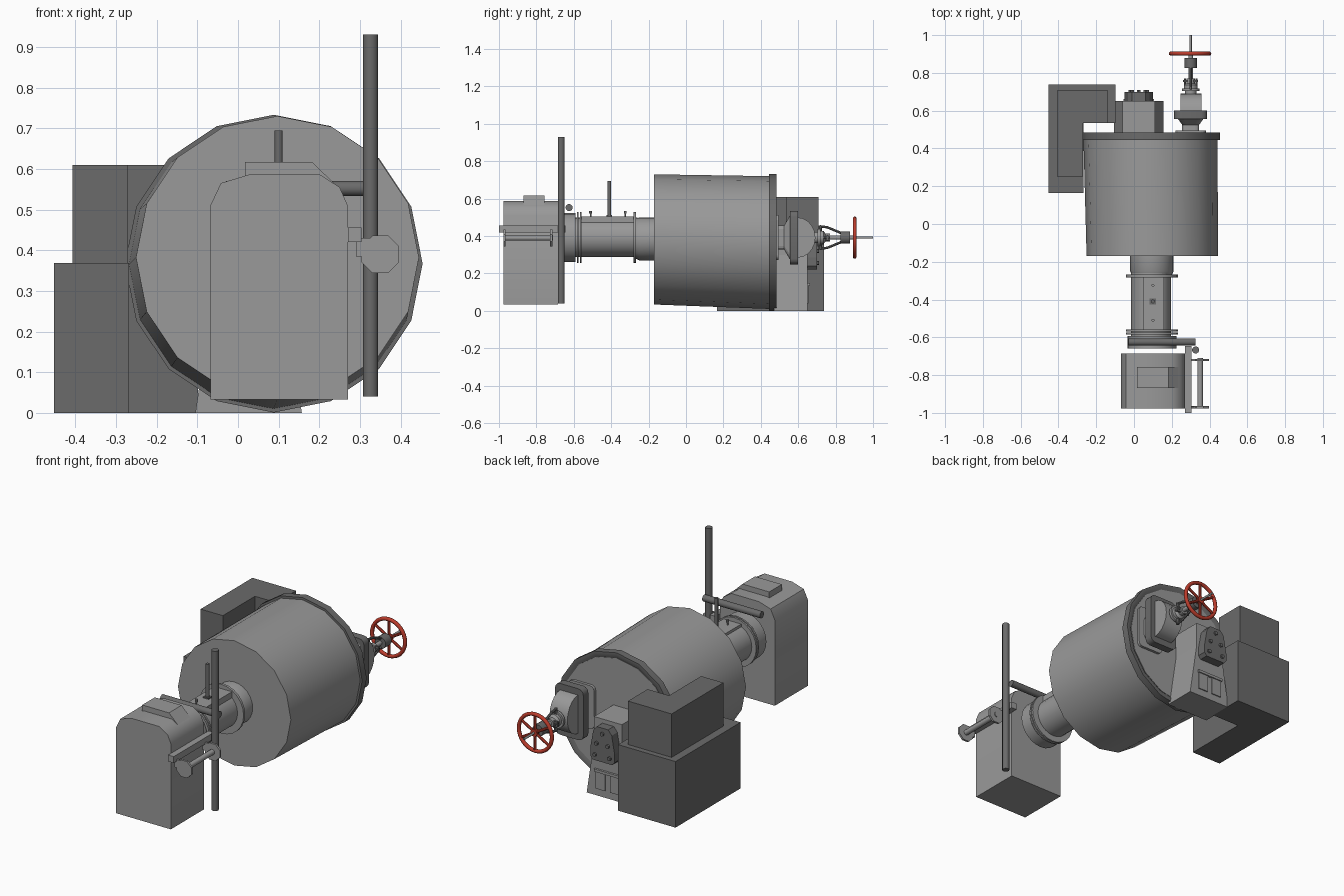
import bpy, bmesh, math
from mathutils import Vector

if "Cube" in bpy.data.objects:
    bpy.data.objects.remove(bpy.data.objects["Cube"])


def paint(name, r, g, b):
    m = bpy.data.materials.new(name)
    m.diffuse_color = (r, g, b, 1)
    m.use_nodes = True
    m.node_tree.nodes["Principled BSDF"].inputs["Base Color"].default_value = m.diffuse_color
    return m


red = paint("red_paint", .5, .045, .025)
grey = paint("mid_grey", .32, .32, .32)
dark = paint("dark_grey", .145, .145, .145)


def make(name, bm, mat, smooth):
    bmesh.ops.recalc_face_normals(bm, faces=bm.faces)
    me = bpy.data.meshes.new(name)
    bm.to_mesh(me)
    bm.free()
    ob = bpy.data.objects.new(name, me)
    bpy.context.collection.objects.link(ob)
    me.materials.append(mat)
    if smooth:
        bpy.ops.object.select_all(action='DESELECT')
        ob.select_set(True)
        bpy.context.view_layer.objects.active = ob
        bpy.ops.object.shade_smooth_by_angle(angle=math.radians(42))
    return ob


def loft(name, rings, mat=grey, smooth=False):
    """Skin equal-length point rings and cap both ends."""
    bm = bmesh.new()
    vs = [[bm.verts.new(p) for p in r] for r in rings]
    n = len(vs[0])
    for a, b in zip(vs, vs[1:]):
        for i in range(n):
            j = (i + 1) % n
            bm.faces.new((a[i], a[j], b[j], b[i]))
    bm.faces.new(vs[0])
    bm.faces.new(vs[-1])
    return make(name, bm, mat, smooth)


def lathe(name, prof, n=24, mat=grey):
    """Turned part along y; profile rows are (y, radius, centre x, centre z)."""
    return loft(name, [[(cx + r * math.sin(2 * math.pi * i / n), y,
                         cz + r * math.cos(2 * math.pi * i / n)) for i in range(n)]
                       for y, r, cx, cz in prof], mat, True)


def rod(name, p, q, r, n=12, mat=grey):
    p, q = Vector(p), Vector(q)
    rot = (q - p).to_track_quat('Z', 'Y')
    ring = [rot @ Vector((r * math.cos(2 * math.pi * (i + .5) / n),
                          r * math.sin(2 * math.pi * (i + .5) / n), 0)) for i in range(n)]
    return loft(name, [[p + v for v in ring], [q + v for v in ring]], mat, n > 8)


def prism_y(name, pts, y0, y1, mat=grey, smooth=False):
    return loft(name, [[(x, y, z) for x, z in pts] for y in (y0, y1)], mat, smooth)


def prism_z(name, pts, z0, z1, mat=grey):
    return loft(name, [[(x, y, z) for x, y in pts] for z in (z0, z1)], mat)


def box(name, x0, x1, y0, y1, z0, z1, mat=grey):
    return prism_z(name, [(x0, y0), (x1, y0), (x1, y1), (x0, y1)], z0, z1, mat)


def rounded(cx, cz, w, h, r):
    pts = []
    for k, (sx, sz) in enumerate(((1, 1), (-1, 1), (-1, -1), (1, -1))):
        for t in range(4):
            a = math.pi / 2 * (k + t / 3)
            pts.append((cx + sx * (w - r) + r * math.cos(a), cz + sz * (h - r) + r * math.sin(a)))
    return pts


# Main drum, slightly tilted, with a stepped rear flange
lathe("drum", [(-.17, .348, .097, .382), (.46, .355, .087, .365)], 16)
lathe("drum_rear_flange", [(.445, .366, .088, .367), (.485, .366, .088, .367),
                           (.485, .345, .088, .367), (.478, .335, .088, .367)], 16, dark)
lathe("drum_rear_cover", [(.47, .334, .088, .367), (.48, .334, .088, .367)], 16)

# Neck, tube and collars
C = (.095, .392)
lathe("drum_neck", [(-.16, .115, .095, .385), (-.25, .115, .095, .385), (-.27, .105, .095, .385)])
lathe("front_tube", [(-.26, .105, .09, .394), (-.60, .105, .09, .394)])
for i, (y0, y1, r) in enumerate(((-.268, -.282, .137), (-.558, -.568, .137),
                                 (-.574, -.584, .137), (-.592, -.658, .13))):
    lathe(f"collar_{i}", [(y0, r, *C), (y1, r, *C)])
box("tube_top_plate", .05, .16, -.56, -.28, .47, .505)
rod("tube_pin", (.10, -.41, .49), (.10, -.41, .695), .010, 12, dark)
box("pin_base", .083, .117, -.425, -.395, .50, .512, dark)
for y in (-.51, -.325):
    rod("tube_bolt", (.10, y, .50), (.10, y, .522), .004, 8)
    rod("tube_bolt_head", (.10, y, .52), (.10, y, .535), .008, 8)

# Front housing with chamfered top and lid
prism_y("front_housing", [(-.068, .033), (.27, .033), (.27, .51), (.25, .555), (.20, .587),
                          (.03, .587), (-.042, .565), (-.068, .51)], -.977, -.685, grey, True)
prism_y("housing_lid", [(.017, .57), (.017, .617), (.182, .617), (.236, .565)], -.868, -.757)

# Rods and handle on the right of the housing
rod("vertical_rod", (.326, -.667, .04), (.326, -.667, .93), .019, 12, dark)
rod("cross_rod", (-.03, -.625, .552), (.325, -.625, .552), .019, 12, dark)
box("side_bar", .27, .304, -1, -.645, .42, .456)
rod("handle_rod", (.35, -.97, .39), (.35, -.71, .39), .015)
for y in (-.97, -.72):
    rod("handle_end_disc", (.35, y - .006, .39), (.35, y + .006, .39), .05, 8)
    box("handle_bracket", .29, .35, y - .005, y + .005, .385, .43)

# L-shaped cabinets at the rear left
prism_z("lower_cabinet", [(-.452, .165), (-.268, .165), (-.268, .535), (-.098, .535),
                          (-.098, .738), (-.452, .738)], 0, .368, dark)
prism_z("upper_cabinet", [(-.407, .252), (-.27, .252), (-.27, .535), (-.138, .535),
                          (-.138, .708), (-.407, .708)], .368, .61, dark)

# Tapered rear pedestal with bolted bearing cap
prism_y("rear_pedestal", [(-.105, 0), (.157, 0), (.112, .30), (.112, .435),
                          (-.06, .435), (-.06, .30)], .47, .65)
prism_y("bearing_cap", [(-.05, .24), (-.035, .222), (.085, .222), (.10, .24), (.10, .285),
                        (.082, .385), (.06, .412), (-.01, .412), (-.032, .385), (-.05, .285)],
        .65, .70, dark)
for x, z in ((-.02, .255), (.07, .255), (-.01, .32), (.06, .32), (.025, .38)):
    rod("cap_bolt", (x, .70, z), (x, .71, z), .011, 6, dark)
box("pedestal_ledge", -.055, .105, .65, .662, .135, .15)
for x in (-.02, .07):
    box("pedestal_panel", x - .03, x + .03, .65, .656, .04, .135)

# Gate valve on the rear face
VX, VZ = .30, .392
prism_y("valve_mount_plate", rounded(VX, VZ, .08, .12, .025), .475, .495)
small, big = rounded(VX, VZ, .045, .065, .02), rounded(VX, VZ, .07, .125, .03)
loft("valve_funnel", [[(x, .49, z) for x, z in small], [(x, .525, z) for x, z in small],
                      [(x, .56, z) for x, z in big]])
prism_y("valve_flange", rounded(VX, VZ, .087, .143, .03), .556, .6, dark, True)
arc = [(.595 + .097 * math.cos(a), VZ + .108 * math.sin(a))
       for a in [math.pi * (i / 10 - .5) for i in range(11)]]
loft("valve_body", [[(x, y, z) for y, z in arc] for x in (.247, .357)], grey, True)
lathe("valve_neck", [(.67, .03, VX, VZ), (.705, .03, VX, VZ)])
lathe("valve_bonnet", [(.703, .047, VX, VZ), (.718, .047, VX, VZ), (.718, .036, VX, VZ),
                       (.735, .036, VX, VZ), (.745, .022, VX, VZ), (.77, .022, VX, VZ)], 16)
for s in (-1, 1):
    rod("yoke_arm", (VX, .715, VZ + s * .06), (VX, .755, VZ + s * .055), .007, 8, dark)
    rod("yoke_arm_rear", (VX, .755, VZ + s * .055), (VX, .835, VZ + s * .022), .007, 8, dark)
    rod("yoke_lug", (VX, .718, VZ + s * .03), (VX, .718, VZ + s * .065), .009, 8, dark)
    rod("gland_bolt", (VX + s * .03, .73, VZ), (VX + s * .03, .77, VZ), .006, 8, dark)
box("gland_bar", VX - .04, VX + .04, .752, .762, VZ - .015, VZ + .015, dark)
lathe("yoke_hub", [(.825, .033, VX, VZ), (.878, .033, VX, VZ)], 16, dark)
rod("stem_sleeve", (VX, .76, VZ), (VX, .90, VZ), .012)
rod("stem", (VX, .89, VZ), (VX, 1, VZ), .006)

# Red handwheel: rim, hub and six spokes
bpy.ops.mesh.primitive_torus_add(location=(VX - .003, .902, VZ), rotation=(math.pi / 2, 0, 0),
                                 major_radius=.102, minor_radius=.0105,
                                 major_segments=32, minor_segments=10)
rim = bpy.context.object
rim.name = "handwheel_rim"
rim.data.materials.append(red)
bpy.ops.object.shade_smooth_by_angle(angle=math.radians(60))
rod("handwheel_hub", (VX, .892, VZ), (VX, .912, VZ), .02, 16, red)
for i in range(6):
    a = math.pi * (i / 3 + 1 / 6)
    rod("handwheel_spoke", (VX, .902, VZ),
        (VX + .1 * math.cos(a), .902, VZ + .1 * math.sin(a)), .008, 8, red)
